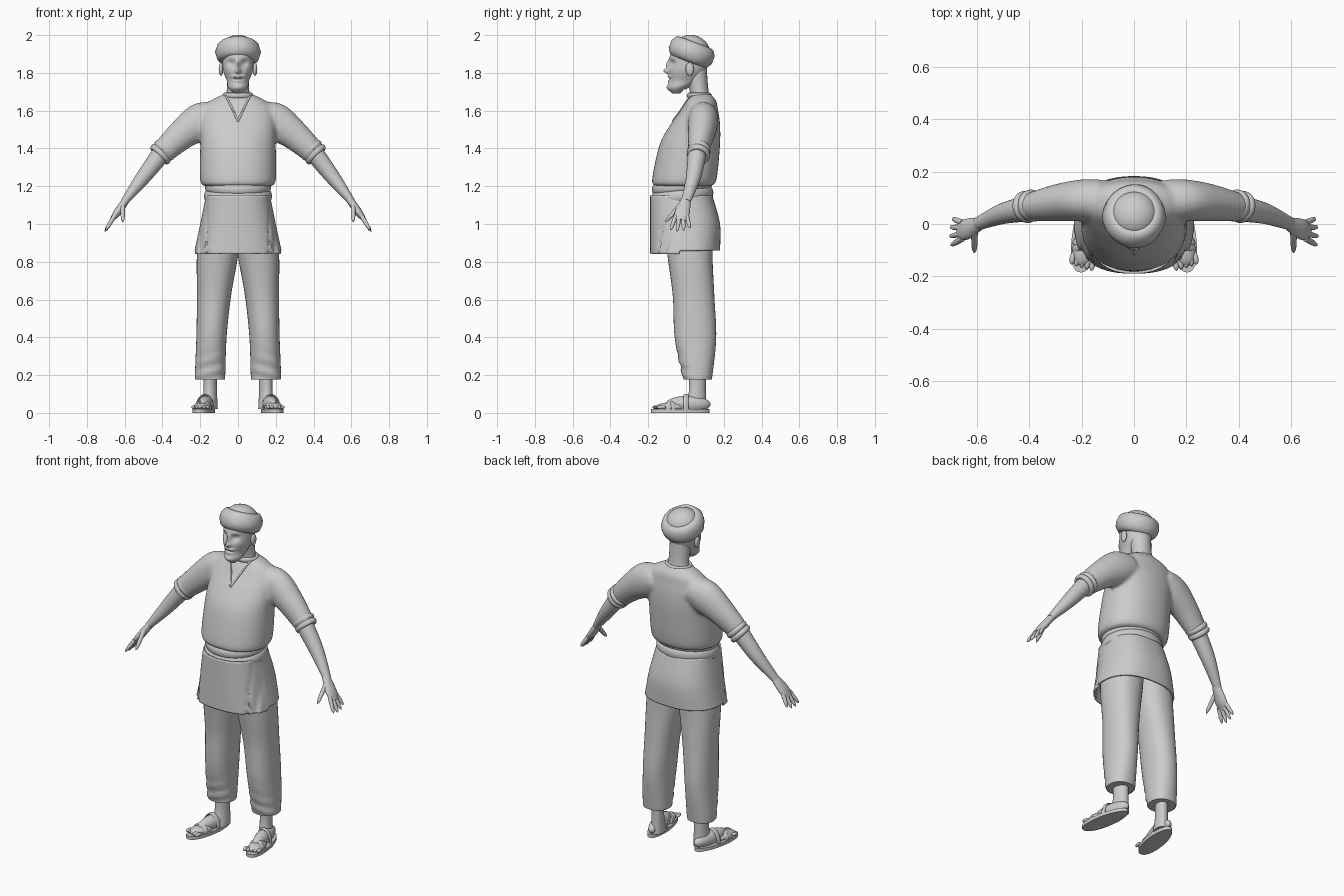
import bpy, bmesh
from math import sin, cos, pi, tau, exp, radians, atan2, copysign, sqrt
from mathutils import Vector, Matrix
from mathutils.bvhtree import BVHTree

if "Cube" in bpy.data.objects:
    bpy.data.objects.remove(bpy.data.objects["Cube"], do_unlink=True)

clay = bpy.data.materials.new("light grey")
clay.use_nodes = True
GREY = (0.6, 0.6, 0.6, 1)
clay.diffuse_color = GREY
clay.node_tree.nodes["Principled BSDF"].inputs["Base Color"].default_value = GREY

X, Y, Z = Vector((1, 0, 0)), Vector((0, 1, 0)), Vector((0, 0, 1))


def spline(keys, steps):
    """Smooth interpolation of key rows."""
    keys = [Vector(row) for row in keys]
    keys = [keys[0]] + keys + [keys[-1]]
    out = []
    for before, start, end, after in zip(keys, keys[1:], keys[2:], keys[3:]):
        for step in range(steps):
            t = step / steps
            leave, arrive = (end - before) / 2, (after - start) / 2
            rise = t * t * (3 - 2 * t)
            out.append(start.lerp(end, rise) + leave * (t * (1 - t) ** 2) - arrive * (t * t * (1 - t)))
    return out + [keys[-1]]


def skin(bm, rings, closed=False):
    """Join consecutive rings of points with quads."""
    rings = [[bm.verts.new(point) for point in ring] for ring in rings]
    following = rings[1:] + rings[:1] if closed else rings[1:]
    for low, high in zip(rings, following):
        for a, b, c, d in zip(low, low[1:] + low[:1], high[1:] + high[:1], high):
            bm.faces.new((a, b, c, d))
    return rings


def loft(bm, keys, sides=24, steps=6, ref=X, axis=None, power=2, caps=True):
    """Skin rounded rings; a key row is x, y, z and the two radii."""
    rows = spline(keys, steps)
    rings = []
    for i, row in enumerate(rows):
        before, after = rows[max(i - 1, 0)], rows[min(i + 1, len(rows) - 1)]
        along = axis or Vector((after - before)[:3]).normalized()
        u = (ref - along * ref.dot(along)).normalized()
        v = along.cross(u)
        ring = []
        for side in range(sides):
            c, s = cos(tau * side / sides), sin(tau * side / sides)
            c, s = (copysign(abs(k) ** (2 / power), k) for k in (c, s))
            ring.append(Vector(row[:3]) + u * (row[3] * c) + v * (row[4] * s))
        rings.append(ring)
    rings = skin(bm, rings)
    if caps:
        bm.faces.new(rings[0])
        bm.faces.new(rings[-1])


def column(bm, rows, x=0, **options):
    """Upright loft; a row is height, depth position, half width and half depth."""
    loft(bm, [(x, y, z, wide, deep) for z, y, wide, deep in rows], axis=Z, **options)


def hoop(bm, centre, wide, deep, thick, tall, axis=Z, ref=X, sides=48):
    """Band of oval section running round an axis."""
    axis = Vector(axis).normalized()
    u = (ref - axis * ref.dot(axis)).normalized()
    v = axis.cross(u)
    rings = []
    for i in range(sides):
        a = tau * i / sides
        ring = []
        for j in range(16):
            b = tau * j / 16
            swell = thick * cos(b)
            ring.append(Vector(centre) + u * ((wide + swell) * cos(a))
                        + v * ((deep + swell) * sin(a)) + axis * (tall * sin(b)))
        rings.append(ring)
    skin(bm, rings, closed=True)


def blob(bm, centre, size):
    shape = Matrix.Translation(centre) @ Matrix.Diagonal((*size, 1))
    bmesh.ops.create_uvsphere(bm, u_segments=24, v_segments=16, radius=1, matrix=shape)


def finger(bm, base, tip, radius):
    rows = []
    for i in range(9):
        t = i / 8
        r = radius * sqrt(1.02 - t ** 6) * (1 - t / 5)
        rows.append((*base.lerp(tip, t), r, r))
    loft(bm, rows, sides=12, steps=1, ref=Y)


def make(name, bm, warp=None, mirror=False, voxel=0, thick=0):
    """Turn the mesh into a smooth shaded object."""
    if warp:
        for vert in bm.verts:
            vert.co = warp(vert.co.copy())
    bmesh.ops.recalc_face_normals(bm, faces=bm.faces)
    mesh = bpy.data.meshes.new(name)
    bm.to_mesh(mesh)
    bm.clear()
    mesh.materials.append(clay)
    ob = bpy.data.objects.new(name, mesh)
    bpy.context.collection.objects.link(ob)
    bpy.ops.object.select_all(action="DESELECT")
    ob.select_set(True)
    bpy.context.view_layer.objects.active = ob
    bpy.ops.object.shade_smooth_by_angle(angle=radians(45))
    if voxel:
        remesh = ob.modifiers.new("blend", "REMESH")
        remesh.mode, remesh.voxel_size, remesh.use_smooth_shade = "VOXEL", voxel, True
        relax = ob.modifiers.new("relax", "SMOOTH")
        relax.factor, relax.iterations = 0.5, 6
    if thick:
        ob.modifiers.new("cloth", "SOLIDIFY").thickness = thick
    if mirror:
        ob.modifiers.new("pair", "MIRROR")
    return ob


bm = bmesh.new()

# Shirt: torso and both sleeves blended together
column(bm, [(1.2, -.02, .17, .14), (1.23, -.01, .2, .17), (1.42, .02, .2, .16), (1.53, .05, .2, .13),
            (1.6, .07, .19, .1), (1.65, .08, .15, .08), (1.69, .08, .07, .05)], sides=40, power=2.2)
for side in (1, -1):
    loft(bm, [(side * .12, .09, 1.57, .08, .08), (side * .2, .09, 1.54, .08, .1),
              (side * .3, .08, 1.47, .07, .08), (side * .42, .06, 1.36, .05, .06)], ref=Y)
shirt = make("shirt", bm, voxel=.01)

# Neckline trim laid onto the shirt, and a collar band
surface = BVHTree.FromObject(shirt, bpy.context.evaluated_depsgraph_get())
path = spline([(.07, .05, 1.69), (.04, -.01, 1.63), (0, -.08, 1.55)], 6)
loft(bm, [(*surface.find_nearest(point)[0], .005, .005) for point in path], sides=8, steps=1, ref=Y)
make("neckline_trim", bm, mirror=True)
hoop(bm, (0, .07, 1.68), .07, .055, .01, .015)
make("collar", bm)

# Rolled cuffs, forearms and hands
slope = Vector((.7, -.15, -.7))
for along in (0, .03):
    hoop(bm, Vector((.39, .07, 1.39)) + slope * along, .05, .055, .012, .016, axis=slope, ref=Y)
make("sleeve_cuffs", bm, mirror=True)
loft(bm, [(.4, .06, 1.38, .05, .05), (.5, .04, 1.25, .04, .04), (.6, 0, 1.12, .025, .02)], ref=Y)
make("forearms", bm, mirror=True)
loft(bm, [(.59, 0, 1.13, .025, .02), (.64, -.02, 1.06, .04, .02), (.67, -.03, 1.02, .03, .01)], ref=Y)
for i in range(4):
    across = i / 3
    base = Vector((.655, across * .06 - .055, 1.04))
    reach = 1 - (across - .4) ** 2 * .6
    finger(bm, base, base + Vector((.05, (across - .6) * .05, -.08)) * reach, .012)
finger(bm, Vector((.61, -.03, 1.1)), Vector((.61, -.11, 1.01)), .013)
make("hands", bm, mirror=True)


def sash_drop(p):
    return p + Z * (p.y / 10)


# Sash: two wraps, lower in front
hoop(bm, (0, -.02, 1.15), .16, .145, .02, .035, sides=64)
hoop(bm, (0, -.02, 1.2), .155, .14, .02, .03, sides=64)
make("sash", bm, warp=sash_drop)


def skirt_drape(p):
    low = (1.15 - p.z) * 3
    if p.y < -.04:
        p.z -= low * .02
        p.y += low * .01 * sin(abs(p.x) * 170) if abs(p.x) > .16 else -.01
    return p


# Tunic skirt: front panel proud of the pleated sides
column(bm, [(1.15, -.02, .17, .16), (1, 0, .2, .18), (.86, 0, .23, .18)],
       sides=96, steps=10, power=2.4, caps=False)
make("tunic_skirt", bm, warp=skirt_drape, thick=.01)


def trouser_drape(p):
    fold = exp(-((p.z - .25) * 14) ** 2) * sin(p.z * 95 + p.x * 25) * .005
    p.x += .15 - p.z * p.z * .06
    p.y -= fold if p.y < .06 else 0
    return p


# Trousers
column(bm, [(1, .02, .1, .13), (.85, .02, .11, .12), (.62, .04, .09, .11), (.4, .05, .08, .11),
            (.2, .06, .08, .08), (.18, .06, .075, .075)], sides=36, steps=10, power=2.2)
make("trousers", bm, warp=trouser_drape, mirror=True)


def splay(p):
    p.x -= (p.y + .03) * .15
    p.z = max(p.z, 0)
    return p


def sole_shape(p):
    p.x = .18 + (p.x - .18) * (1 - max(p.y, 0) * 1.5)
    return splay(p)


# Feet and sandals, splayed outward
column(bm, [(.22, .06, .035, .045), (.11, .06, .035, .045), (.02, .05, .04, .06)], x=.16)
blob(bm, (.175, .01, .045), (.04, .12, .045))
blob(bm, (.18, -.08, .03), (.045, .08, .025))
for i in range(5):
    blob(bm, (.22 - i * .02, -.13 - i * .006, .03), (.011, .025, .01))
make("feet", bm, warp=splay, mirror=True)
column(bm, [(0, -.03, .055, .155), (.02, -.03, .055, .155)], x=.18, sides=40, steps=2, power=2.3)
make("sandal_soles", bm, warp=sole_shape, mirror=True)
for y, height, lean in ((-.08, .04, .4), (-.08, .04, -.4), (0, .075, 0)):
    hoop(bm, (.18, y, .02), .045, height, .005, .013, axis=(lean, 1, 0))
make("sandal_straps", bm, warp=splay, mirror=True)

# Neck
column(bm, [(1.64, .08, .08, .06), (1.7, .07, .06, .05), (1.82, .05, .06, .06)])
make("neck", bm)

# Face features: height, side offset, half width, half height, forward push
FEATURES = {
    "eye socket": (1.85, .035, .018, .015, -.016),
    "brow": (1.88, .03, .03, .01, .006),
    "nose bridge": (1.845, 0, .01, .025, .018),
    "nose tip": (1.81, 0, .014, .014, .028),
    "cheek": (1.81, .045, .02, .02, .004),
    "moustache": (1.78, .015, .02, .007, .009),
    "mouth": (1.768, 0, .03, .005, -.005),
    "lip": (1.757, 0, .02, .007, .006),
    "beard": (1.72, 0, .03, .02, .012),
}


def sculpt(p):
    x, z = abs(p.x), p.z
    if p.y < 0:
        for height, side, wide, tall, push in FEATURES.values():
            p.y -= push * exp(-((x - side) / wide) ** 2 - ((z - height) / tall) ** 2)
    return p


# Head and ears
column(bm, [(1.69, -.05, .02, .02), (1.72, -.04, .05, .05), (1.76, -.01, .06, .08),
            (1.82, .01, .08, .1), (1.92, .02, .08, .1)], sides=96, steps=12)
make("head", bm, warp=sculpt)
blob(bm, (.09, .02, 1.82), (.012, .022, .035))
make("ears", bm, mirror=True)

# Turban: wound cloth roll with a domed crown, tilted back
tilt = Matrix.Translation((0, .03, 1.91)) @ Matrix.Rotation(radians(-21), 4, "X")


def wind(p):
    crease = 1 - abs(sin(p.z * 90 + atan2(p.y, p.x)))
    swell = 1 + crease * .04
    return tilt @ Vector((p.x * swell, p.y * swell, p.z))


hoop(bm, Vector(), .08, .085, .037, .055, sides=96)
make("turban_roll", bm, warp=wind)
blob(bm, (0, 0, .02), (.09, .09, .07))
make("turban_crown", bm, warp=lambda p: tilt @ p)
bm.free()
